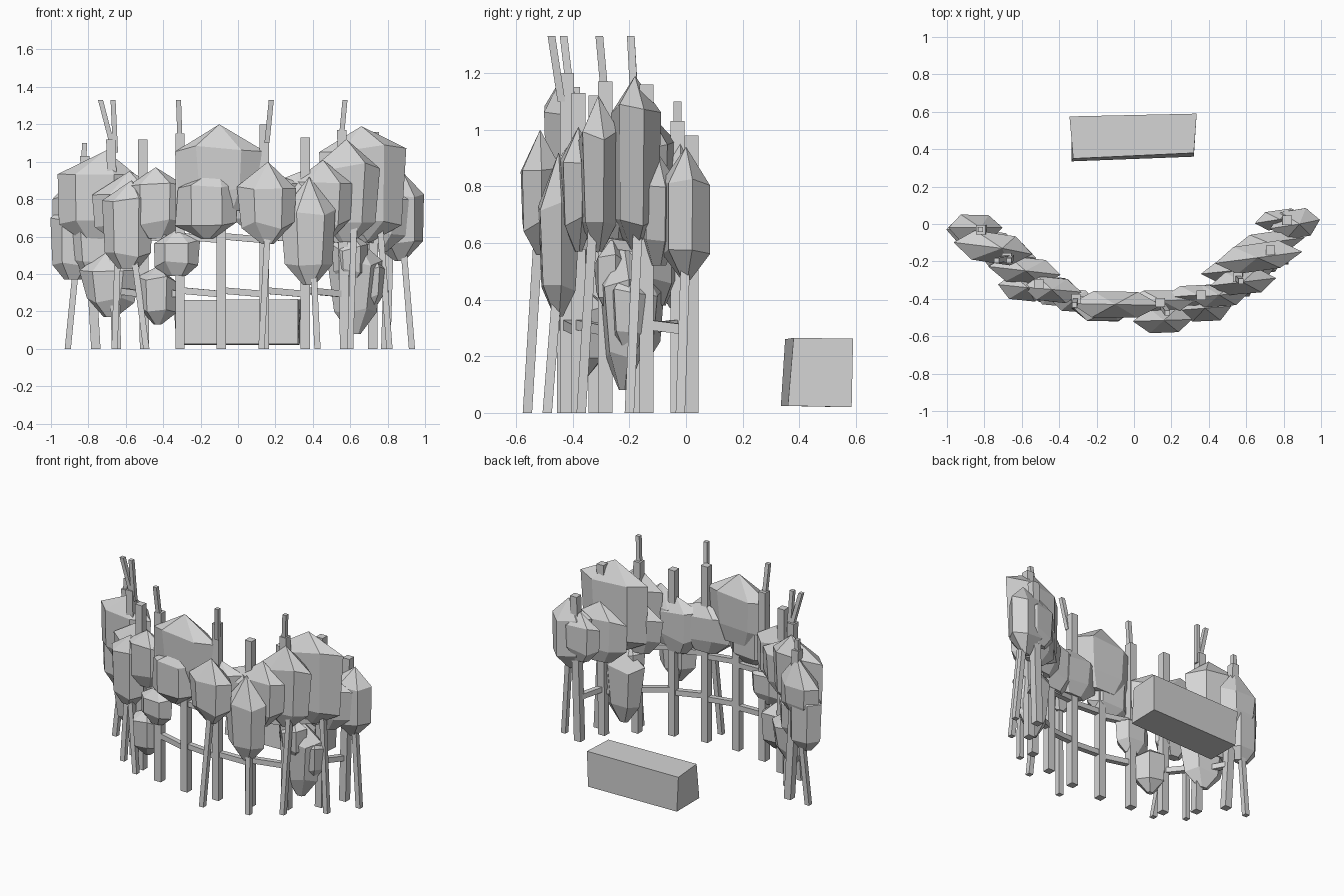
import bpy, bmesh, math, random
from mathutils import Vector

random.seed(4)
grey = bpy.data.materials.new("light grey")
grey.diffuse_color = (0.66, 0.66, 0.66, 1)


def finish(name, bm):
    bmesh.ops.recalc_face_normals(bm, faces=bm.faces)
    me = bpy.data.meshes.new(name)
    bm.to_mesh(me)
    bm.free()
    me.materials.append(grey)
    ob = bpy.data.objects.new(name, me)
    bpy.context.collection.objects.link(ob)
    return ob


def loft(name, rings):
    """Skin a stack of equal vertex rings and cap both ends."""
    bm = bmesh.new()
    vs = [[bm.verts.new(p) for p in r] for r in rings]
    n = len(vs[0])
    for a, b in zip(vs, vs[1:]):
        for i in range(n):
            j = (i + 1) % n
            bm.faces.new((a[i], a[j], b[j], b[i]))
    bm.faces.new(vs[0])
    bm.faces.new(vs[-1])
    return finish(name, bm)


def post(name, a, b, w):
    """Square upright from a to b, ends kept level."""
    h = w / 2
    sq = ((-h, -h), (h, -h), (h, h), (-h, h))
    return loft(name, [[(p[0] + x, p[1] + y, p[2]) for x, y in sq] for p in (a, b)])


def rail(name, a, b, w):
    """Square bar between two points."""
    a, b = Vector(a), Vector(b)
    d = (b - a).normalized()
    s = d.cross(Vector((0, 0, 1))).normalized() * w / 2
    u = s.cross(d).normalized() * w / 2
    return loft(name, [[p - s - u, p + s - u, p + s + u, p - s + u] for p in (a, b)])


def leaf_mass(x0, x1, y, t, zs, lean=0.0, lower=0.85, base=0.2):
    """Faceted flattened canopy: base, lower ring, shoulder ring and apex."""
    cx, w = (x0 + x1) / 2, (x1 - x0) / 2
    ang = 0.2 * cx if cx > -0.8 else 0.0
    z0, z1, z2, z3 = zs
    bm = bmesh.new()
    rings = []
    for z, s in ((z0, base), (z1, lower), (z2, 1.0)):
        ring = []
        for i in range(6):
            a = math.pi * i / 3
            k = s * random.uniform(0.94, 1.04)
            px, py = w * k * math.cos(a), t * 1.14 * k * math.sin(a)
            ring.append(bm.verts.new((cx + px * math.cos(ang) - py * math.sin(ang),
                                      y + px * math.sin(ang) + py * math.cos(ang),
                                      z + random.uniform(-0.02, 0.02) * (z != z0))))
        rings.append(ring)
    top = bm.verts.new((cx + lean, y, z3))
    for a, b in zip(rings, rings[1:]):
        for i in range(6):
            bm.faces.new((a[i], a[(i + 1) % 6], b[(i + 1) % 6], b[i]))
    for i in range(6):
        bm.faces.new((rings[2][i], rings[2][(i + 1) % 6], top))
    bm.faces.new(rings[0])
    finish("leaf_mass", bm)


# Main uprights along the arc: ground x, top x, y, height
posts = [(-0.76, -0.82, -0.03, 1.03), (-0.65, -0.68, -0.18, 1.12),
         (-0.50, -0.51, -0.32, 1.12), (-0.31, -0.31, -0.40, 1.15),
         (-0.09, -0.09, -0.43, 1.00), (0.14, 0.14, -0.42, 1.20),
         (0.36, 0.36, -0.38, 1.13), (0.57, 0.555, -0.285, 1.17),
         (0.72, 0.73, -0.14, 1.16), (0.79, 0.82, 0.02, 0.98)]
for gx, tx, y, h in posts:
    post("main_post", (gx, y, 0), (tx, y, h), 0.05)

# Two chains of rails between neighbouring uprights
for z in (0.30, 0.59):
    for p, q in zip(posts, posts[1:]):
        f = z / 1.1
        ax, bx = (r[0] + (r[1] - r[0]) * f for r in (p, q))
        rail("cross_rail", (ax, p[2], z + 0.012), (bx, q[2], z - 0.008), 0.035)

# Slim spikes above the uprights
for a, b in (((-0.67, -0.18, 1.08), (-0.735, -0.195, 1.33)),
             ((-0.655, -0.18, 1.05), (-0.668, -0.195, 1.33)),
             ((-0.31, -0.405, 1.1), (-0.318, -0.432, 1.33)),
             ((0.155, -0.44, 1.1), (0.178, -0.475, 1.33)),
             ((0.55, -0.285, 1.1), (0.572, -0.306, 1.33)),
             ((-0.825, -0.03, 1.0), (-0.82, -0.03, 1.1))):
    post("top_spike", a, b, 0.027)

# Leaning outer legs
for a, b in (((0.125, -0.56, 0), (0.16, -0.52, 0.65)),
             ((0.425, -0.49, 0), (0.40, -0.45, 0.5)),
             ((0.60, -0.37, 0), (0.62, -0.33, 0.65)),
             ((0.81, -0.20, 0), (0.76, -0.17, 0.65)),
             ((0.93, -0.02, 0), (0.88, 0.0, 0.6)),
             ((-0.91, -0.02, 0), (-0.86, -0.01, 0.5)),
             ((-0.66, -0.29, 0), (-0.64, -0.26, 0.6)),
             ((-0.49, -0.40, 0), (-0.57, -0.35, 0.6))):
    post("leaning_leg", a, b, 0.033)

# Canopy, middle: x range, y, half depth, heights (base, lower ring, shoulder, apex)
leaf_mass(-0.34, 0.14, -0.43, 0.07, (0.74, 0.84, 1.07, 1.20), 0.0, 0.9, 0.6)
leaf_mass(-0.33, 0.00, -0.455, 0.065, (0.59, 0.67, 0.87, 0.97), 0.06, 1.0)
leaf_mass(0.00, 0.32, -0.515, 0.07, (0.56, 0.66, 0.87, 1.00), 0.0, 0.9)
leaf_mass(-0.04, 0.34, -0.41, 0.055, (0.62, 0.70, 0.87, 0.95), 0.0, 0.95, 0.5)
leaf_mass(0.16, 0.52, -0.38, 0.055, (0.58, 0.68, 0.86, 0.95), 0.0, 0.9, 0.5)
# Canopy, right side
leaf_mass(0.23, 0.53, -0.45, 0.07, (0.34, 0.45, 0.73, 0.92), 0.0, 0.85)
leaf_mass(0.29, 0.62, -0.38, 0.06, (0.57, 0.68, 0.88, 1.01), 0.0, 0.9)
leaf_mass(0.40, 0.76, -0.31, 0.065, (0.57, 0.68, 0.98, 1.12), 0.0, 0.85)
leaf_mass(0.36, 0.68, -0.25, 0.055, (0.57, 0.66, 0.82, 0.93), 0.0, 0.9, 0.4)
leaf_mass(0.42, 0.90, -0.18, 0.075, (0.57, 0.67, 1.07, 1.19), 0.0, 0.95)
leaf_mass(0.52, 0.92, -0.10, 0.06, (0.52, 0.62, 0.80, 0.92), 0.0, 0.9, 0.4)
leaf_mass(0.73, 1.00, 0.0, 0.075, (0.47, 0.57, 0.81, 0.94), 0.02, 0.98)
leaf_mass(0.64, 0.92, 0.025, 0.05, (0.55, 0.63, 0.78, 0.88), 0.0, 0.9, 0.4)
leaf_mass(0.47, 0.78, -0.22, 0.08, (0.08, 0.20, 0.46, 0.60), 0.0, 0.75)
leaf_mass(0.62, 0.79, -0.20, 0.06, (0.20, 0.27, 0.43, 0.52), 0.0, 0.9)
leaf_mass(0.50, 0.70, -0.26, 0.06, (0.36, 0.42, 0.54, 0.62), 0.0, 0.9, 0.4)
# Canopy, left side
leaf_mass(-0.73, -0.45, -0.34, 0.07, (0.43, 0.51, 0.80, 0.90), 0.02, 0.92, 0.4)
leaf_mass(-0.60, -0.28, -0.35, 0.065, (0.59, 0.68, 0.87, 0.97), 0.0, 0.95, 0.4)
leaf_mass(-0.78, -0.38, -0.25, 0.07, (0.57, 0.67, 0.84, 0.95), 0.0, 0.9, 0.4)
leaf_mass(-0.97, -0.54, -0.13, 0.08, (0.58, 0.68, 0.94, 1.06), 0.05, 0.95, 0.4)
leaf_mass(-1.00, -0.70, -0.02, 0.07, (0.59, 0.67, 0.82, 0.99), 0.03, 0.95, 0.5)
leaf_mass(-1.00, -0.76, -0.03, 0.07, (0.37, 0.45, 0.68, 0.80), 0.0, 0.98, 0.4)
leaf_mass(-0.90, -0.62, -0.10, 0.065, (0.38, 0.46, 0.62, 0.74), 0.0, 0.95, 0.4)
leaf_mass(-0.85, -0.52, -0.16, 0.075, (0.17, 0.26, 0.43, 0.54), 0.0, 0.8)
leaf_mass(-0.54, -0.32, -0.36, 0.075, (0.13, 0.21, 0.37, 0.44), 0.0, 0.95)
leaf_mass(-0.45, -0.20, -0.41, 0.06, (0.39, 0.45, 0.58, 0.64), 0.0, 0.95, 0.4)

# Low skewed block standing behind the arc
loft("back_block", [
    [(-0.335, 0.335, 0.025), (0.32, 0.36, 0.025), (0.33, 0.585, 0.02), (-0.33, 0.57, 0.02)],
    [(-0.325, 0.35, 0.26), (0.32, 0.38, 0.265), (0.335, 0.59, 0.262), (-0.345, 0.575, 0.26)]])
